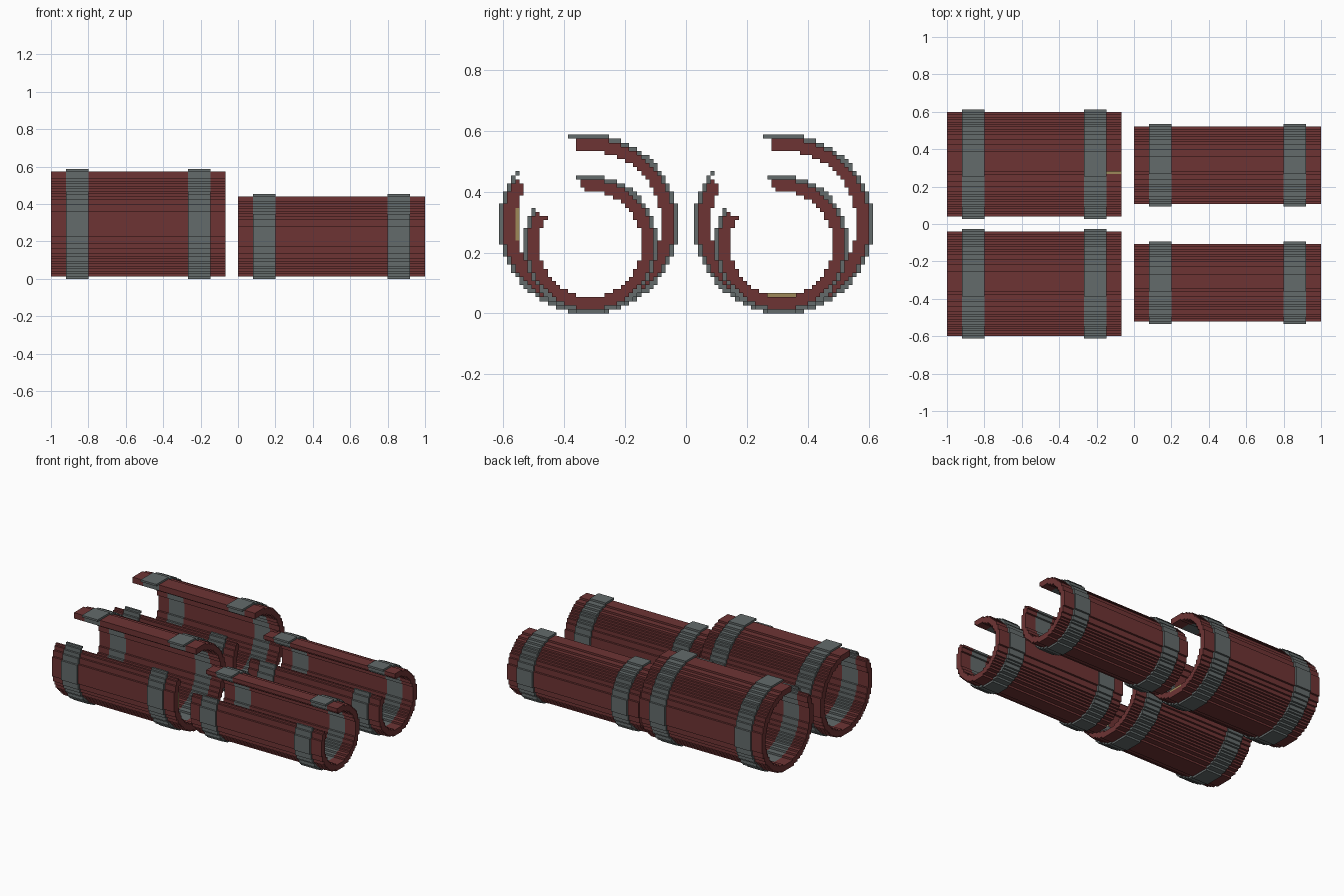
import bpy, bmesh, math

if "Cube" in bpy.data.objects:
    bpy.data.objects.remove(bpy.data.objects["Cube"])

S = 1 / 75  # size of one block


def material(name, rgb):
    m = bpy.data.materials.new(name)
    m.use_nodes = True
    m.diffuse_color = (*rgb, 1)
    bsdf = m.node_tree.nodes["Principled BSDF"]
    bsdf.inputs["Base Color"].default_value = (*rgb, 1)
    bsdf.inputs["Roughness"].default_value = 0.8
    return m


RED = material("dark red", (0.155, 0.034, 0.034))
GREY = material("slate grey", (0.125, 0.145, 0.145))
TAN = material("tan", (0.34, 0.25, 0.10))


def arc_cells(cy, cz, inner, outer, squash, gap):
    """Blocks of an open ring; the gap is a range of angles in degrees."""
    cells = set()
    reach = int(outer) + 2
    for j in range(math.floor(cy) - reach, math.ceil(cy) + reach):
        for k in range(cz - reach, cz + reach):
            y, z = j + 0.5 - cy, k + 0.5 - cz
            r = math.hypot(y * squash, z)
            angle = math.degrees(math.atan2(z, y)) % 360
            if inner < r <= outer and not gap[0] < angle < gap[1]:
                cells.add((j, k))
    return cells


def extrude(bm, cells, x0, x1, cap0, cap1):
    """Draw only the outside faces of the blocks from x0 to x1."""
    cache = {}

    def v(*p):
        if p not in cache:
            cache[p] = bm.verts.new([c * S for c in p])
        return cache[p]

    for j, k in cells:
        corners = [(j, k), (j + 1, k), (j + 1, k + 1), (j, k + 1)]
        beside = [(j, k - 1), (j + 1, k), (j, k + 1), (j - 1, k)]
        for i, other in enumerate(beside):
            if other not in cells:
                a, b = corners[i], corners[(i + 1) % 4]
                bm.faces.new([v(x0, *a), v(x1, *a), v(x1, *b), v(x0, *b)])
        if (j, k) in cap0:
            bm.faces.new([v(x0, *c) for c in reversed(corners)])
        if (j, k) in cap1:
            bm.faces.new([v(x1, *c) for c in corners])


def finish(bm, name, mat):
    bmesh.ops.recalc_face_normals(bm, faces=bm.faces)
    mesh = bpy.data.meshes.new(name)
    bm.to_mesh(mesh)
    bm.free()
    mesh.materials.append(mat)
    bpy.context.collection.objects.link(bpy.data.objects.new(name, mesh))


def tube(name, x0, x1, straps, cy, radius, squash):
    shell = arc_cells(cy, radius, radius - 4, radius - 1, squash, (98, 149))
    band = shell | arc_cells(cy, radius, radius - 1, radius, squash, (104, 144))
    # Shell pieces between the straps
    bm = bmesh.new()
    starts = [x0] + [s + 9 for s in straps]
    ends = straps + [x1]
    for a, b in zip(starts, ends):
        extrude(bm, shell, a, b, shell if a == x0 else (), shell if b == x1 else ())
    finish(bm, name + "_shell", RED)
    # Raised straps, visible inside and outside
    for i, s in enumerate(straps):
        bm = bmesh.new()
        extrude(bm, band, s, s + 9, band - shell, band - shell)
        finish(bm, f"{name}_strap_{i + 1}", GREY)


def plate(name, ys, zs):
    cells = {(j, k) for j in range(*ys) for k in range(*zs)}
    bm = bmesh.new()
    extrude(bm, cells, -19, -5, cells, cells)
    finish(bm, name, TAN)


# Wide and narrow tubes, front and back
for side, sign in (("front", -1), ("back", 1)):
    tube(side + "_wide_tube", -75, -5, [-69, -20], 24 * sign, 22, 1)
    tube(side + "_narrow_tube", 0, 75, [6, 60], 23.5 * sign, 17, 17 / 16.5)

# Small plates lining the wide tubes
plate("back_inner_plate", (20, 28), (4, 5))
plate("front_inner_plate", (-42, -41), (18, 26))
